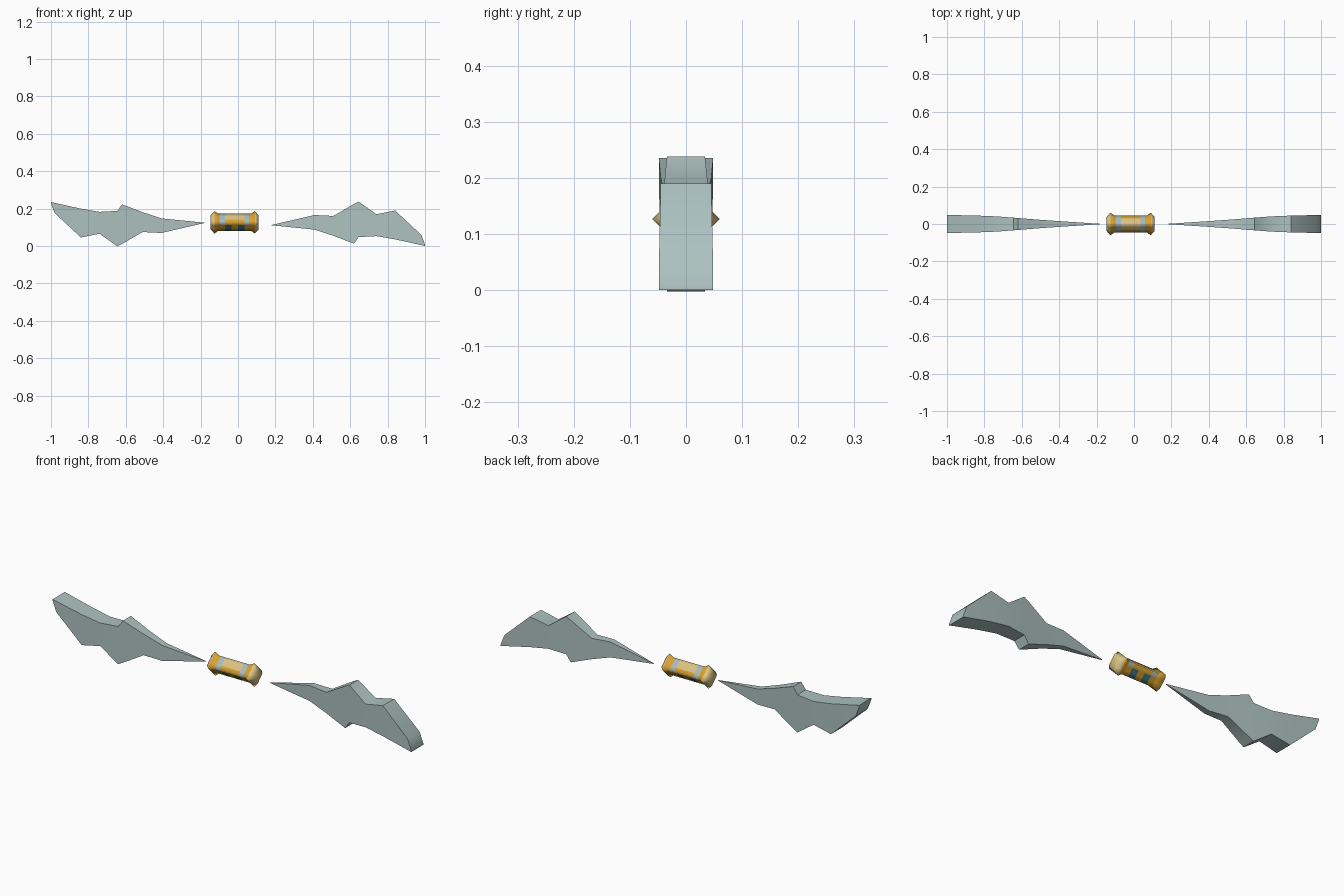
import bpy, bmesh, math

cube = bpy.data.objects.get("Cube")
if cube:
    bpy.data.objects.remove(cube, do_unlink=True)


def material(name, rgb):
    m = bpy.data.materials.new(name)
    m.use_nodes = True
    m.diffuse_color = (*rgb, 1)
    m.node_tree.nodes["Principled BSDF"].inputs["Base Color"].default_value = (*rgb, 1)
    return m


STEEL = material("pale steel", (0.42, 0.54, 0.53))
GOLD = material("gold", (0.70, 0.36, 0.03))
CREAM = material("pale gold", (0.72, 0.55, 0.23))
BLUE = material("pale blue", (0.38, 0.50, 0.52))
TEAL = material("dark teal", (0.05, 0.19, 0.22))


def make_object(name, bm, mats, angle):
    bmesh.ops.recalc_face_normals(bm, faces=bm.faces)
    mesh = bpy.data.meshes.new(name)
    bm.to_mesh(mesh)
    bm.free()
    for m in mats:
        mesh.materials.append(m)
    ob = bpy.data.objects.new(name, mesh)
    bpy.context.collection.objects.link(ob)
    bpy.ops.object.select_all(action="DESELECT")
    ob.select_set(True)
    bpy.context.view_layer.objects.active = ob
    bpy.ops.object.shade_smooth_by_angle(angle=math.radians(angle))
    return ob


def loft(bm, rings):
    """Skin closed rings of points; returns faces grouped per band."""
    loops = [[bm.verts.new(p) for p in ring] for ring in rings]
    bands = []
    for a, b in zip(loops, loops[1:]):
        n = len(a)
        bands.append([bm.faces.new((a[i], a[(i + 1) % n], b[(i + 1) % n], b[i]))
                      for i in range(n)])
    caps = [bm.faces.new(loops[0]), bm.faces.new(loops[-1])]
    return bands, caps


# Blade stations: distance out, top, bottom, half thickness
STATIONS = [
    (0.18, 0.113, 0.111, 0.001), (0.41, 0.166, 0.088, 0.016),
    (0.51, 0.161, 0.055, 0.023), (0.62, 0.225, 0.013, 0.032),
    (0.645, 0.238, 0.048, 0.034), (0.74, 0.170, 0.053, 0.041),
    (0.84, 0.190, 0.036, 0.045), (0.98, 0.060, 0.005, 0.048),
    (1.0, 0.008, 0.0, 0.048),
]


def blade(name, side):
    # The second blade is the first turned half way round the y axis
    bm = bmesh.new()
    rings = []
    for x, top, low, t in STATIONS:
        ring = [(x, -t, low), (x, t, low), (x, t, top), (x, -t, top)]
        rings.append([(side * px, py, pz if side > 0 else 0.236 - pz)
                      for px, py, pz in ring])
    loft(bm, rings)
    return make_object(name, bm, [STEEL], 50)


blade("left_blade", 1)
blade("right_blade", -1)

# Handle: four-sided grip with flared ends, lofted along x
CENTRE_X, CENTRE_Z, SPLIT = -0.018, 0.127, 3


def diamond(x, r):
    corners = [(0, r), (r, 0), (0, -r), (-r, 0)]
    pts = []
    for (ay, az), (by, bz) in zip(corners, corners[1:] + corners[:1]):
        for k in range(SPLIT):
            f = k / SPLIT
            pts.append((CENTRE_X + x, ay + (by - ay) * f, CENTRE_Z + az + (bz - az) * f))
    return pts


half = [(0.128, 0.038), (0.108, 0.06), (0.088, 0.046), (0.078, 0.046),
        (0.052, 0.046), (0.017, 0.046)]
profile = [(-x, r) for x, r in half] + [(x, r) for x, r in reversed(half)]
bm = bmesh.new()
bands, caps = loft(bm, [diamond(x, r) for x, r in profile])
mats = [GOLD, CREAM, BLUE, TEAL]
last = len(bands) - 1
for i, band in enumerate(bands):
    j = min(i, last - i)
    for f in band:
        h = f.calc_center_median().z - CENTRE_Z
        if j == 0:                      # outer bevels
            f.material_index = 1
        elif j in (1, 2):               # collars
            f.material_index = 0
        elif j == 3:                    # pale bands
            f.material_index = 2 if h > -0.02 else 0
        else:                           # painted grip
            f.material_index = 1 if h > 0.01 else 0
            if h < -0.01 and j == 4:
                f.material_index = 3
for f in caps:
    f.material_index = 1
make_object("handle", bm, mats, 100)
